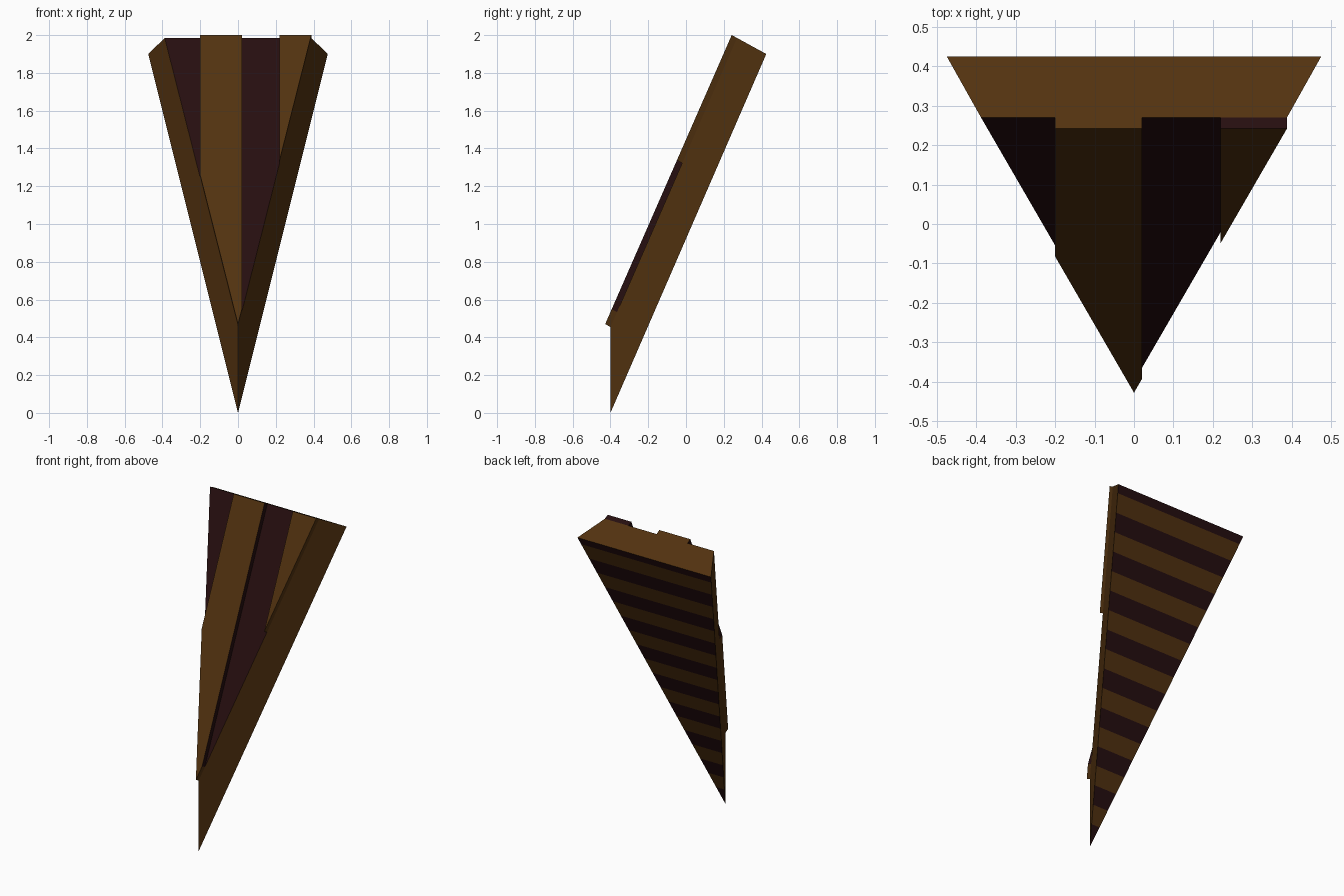
import bpy, bmesh
from mathutils import Vector

cube = bpy.data.objects.get("Cube")
if cube:
    bpy.data.objects.remove(cube, do_unlink=True)


def material(name, color):
    m = bpy.data.materials.new(name)
    m.use_nodes = True
    m.diffuse_color = color
    m.node_tree.nodes["Principled BSDF"].inputs["Base Color"].default_value = color
    return m


MATS = [material("brown wood", (0.085, 0.032, 0.005, 1)),
        material("dark red wood", (0.0195, 0.0045, 0.005, 1))]
BROWN, DARK = 0, 1

TIP = Vector((0, -0.4, 0.455))            # lowest point of the front slope
HALF, TOP_Y, TOP_Z = 0.388, 0.27, 1.985   # top edge of the front slope
BACK = Vector((0.475, 0.425, 1.9))        # top edge of the back slope
SEAMS = (-0.2, 0.02, 0.22)
RAISE = Vector((0, -0.028, 0.015))
PERIOD, FIRST_STRIPE = 0.204, 0.119


def finish(name, bm):
    bmesh.ops.recalc_face_normals(bm, faces=bm.faces)
    mesh = bpy.data.meshes.new(name)
    bm.to_mesh(mesh)
    bm.free()
    for m in MATS:
        mesh.materials.append(m)
    obj = bpy.data.objects.new(name, mesh)
    bpy.context.collection.objects.link(obj)
    return obj


def slice_faces(bm, test, point, normal):
    """Cut only the faces that pass the test."""
    faces = [f for f in bm.faces if test(f)]
    geom = faces + list({e for f in faces for e in f.edges}) \
        + list({v for f in faces for v in f.verts})
    bmesh.ops.bisect_plane(bm, geom=geom, plane_co=point, plane_no=normal, dist=1e-5)


def is_front(f):
    return f.normal.y < -0.8 and abs(f.normal.x) < 0.1


def is_back(f):
    return f.normal.z < -0.2 and f.normal.y > 0.5


# Wedge body: triangular slab with upright sides
bm = bmesh.new()
foot, tip = bm.verts.new((0, -0.4, 0)), bm.verts.new(TIP)
back_l, back_r = [bm.verts.new((s * BACK.x, BACK.y, BACK.z)) for s in (1, -1)]
front_l, front_r = [bm.verts.new((s * HALF, TOP_Y, TOP_Z)) for s in (1, -1)]
for loop in ((tip, front_l, front_r), (foot, back_r, back_l),
             (front_l, back_l, back_r, front_r),
             (foot, back_l, front_l, tip), (foot, tip, front_r, back_r)):
    bm.faces.new(loop)
bmesh.ops.recalc_face_normals(bm, faces=bm.faces)

# Plank seams on the front, cross stripes on the back
for x in SEAMS:
    slice_faces(bm, is_front, (x, 0, 0), (1, 0, 0))
for k in range(9):
    z = FIRST_STRIPE + k * PERIOD
    for edge in (z, z + PERIOD / 2):
        slice_faces(bm, is_back, (0, 0, edge), (0, 0, 1))
for f in bm.faces:
    c = f.calc_center_median()
    if is_front(f):
        f.material_index = (DARK, BROWN)[sum(c.x > x for x in SEAMS) % 2]
    elif is_back(f):
        phase = ((c.z - FIRST_STRIPE) / PERIOD) % 1
        f.material_index = DARK if phase > 0.5 else BROWN
finish("wedge_body", bm)


# Raised planks on the front slope
def slope_edge(x):
    t = abs(x) / HALF
    return Vector((x, TIP.y + (TOP_Y - TIP.y) * t, TIP.z + (TOP_Z - TIP.z) * t))


def raised_plank(name, a, b, end_color):
    points = [Vector((a, TOP_Y, TOP_Z)), Vector((b, TOP_Y, TOP_Z))]
    points += [slope_edge(x) for x in (b, 0, a) if a <= x <= b]
    outline = [p for i, p in enumerate(points) if (p - points[i - 1]).length > 1e-4]
    bm = bmesh.new()
    low = [bm.verts.new(p) for p in outline]
    high = [bm.verts.new(p + RAISE) for p in outline]
    bm.faces.new(low)
    bm.faces.new(high)
    for i in range(len(low)):
        bm.faces.new((low[i - 1], low[i], high[i], high[i - 1]))
    bmesh.ops.recalc_face_normals(bm, faces=bm.faces)
    for f in bm.faces:
        if abs(f.normal.x) > 0.99:
            f.material_index = DARK
        elif f.normal.z > 0.6:
            f.material_index = end_color
    finish(name, bm)


raised_plank("middle_plank", SEAMS[0], SEAMS[1], BROWN)
raised_plank("left_plank", SEAMS[2], HALF, DARK)
